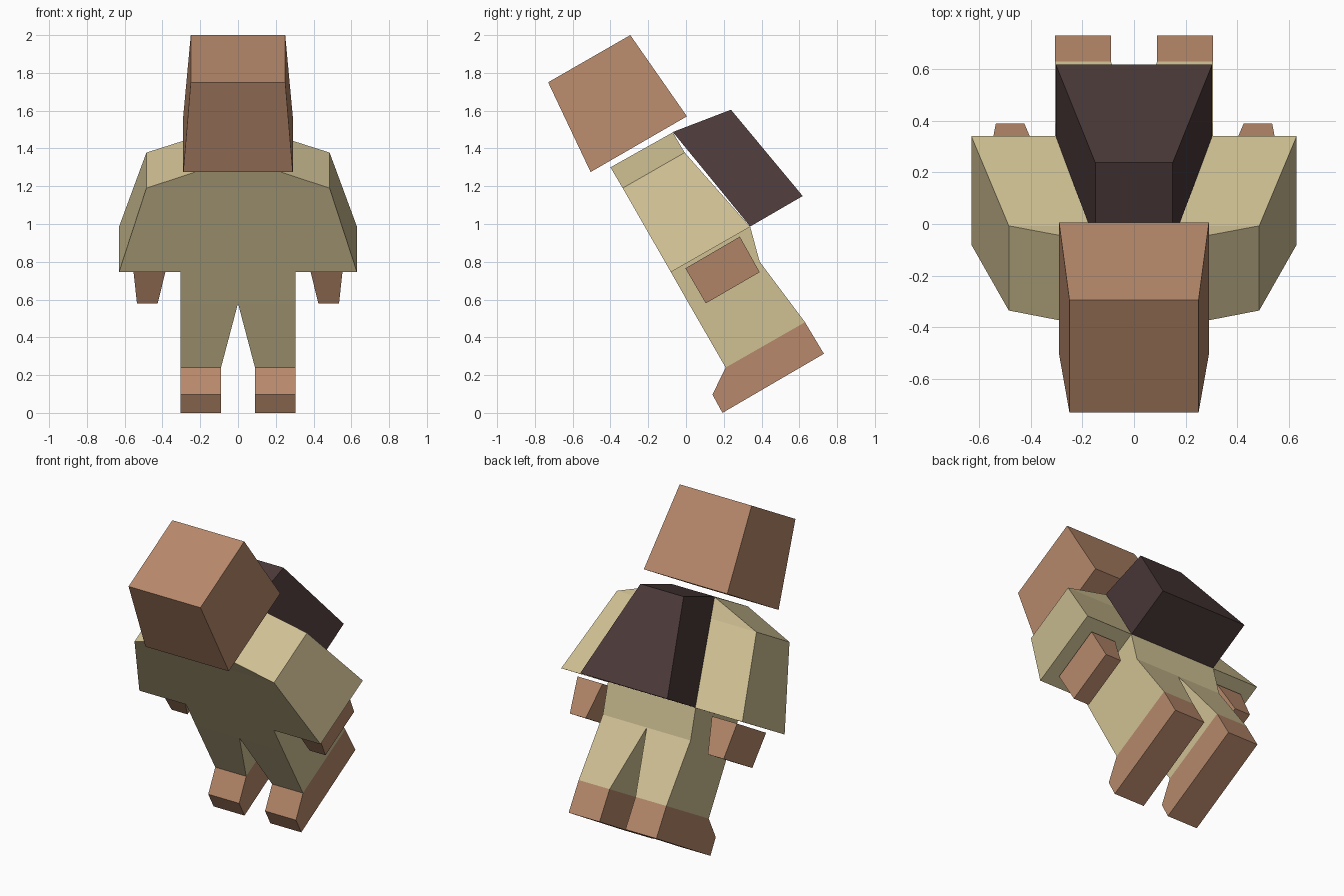
import bpy, bmesh

if "Cube" in bpy.data.objects:
    bpy.data.objects.remove(bpy.data.objects["Cube"])


def srgb(r, g, b):
    return tuple((c / 255 / 12.92) if c < 11 else ((c / 255 + 0.055) / 1.055) ** 2.4
                 for c in (r, g, b)) + (1.0,)


def material(name, colour):
    m = bpy.data.materials.new(name)
    m.diffuse_color = srgb(*colour)
    m.use_nodes = True
    m.node_tree.nodes["Principled BSDF"].inputs["Base Color"].default_value = m.diffuse_color
    return m


SKIN = material("brown skin", (183, 137, 107))
CLOTH = material("khaki cloth", (208, 193, 148))
DARK = material("dark pack", (75, 57, 57))


def loft(name, sections, mat, open_ends=False):
    """Stack four-sided sections (x_inner, x_outer, (y,z) front, (y,z) back), mirrored in x."""
    bm = bmesh.new()
    rings = []
    for x0, x1, f, b in sections:
        rings.append([bm.verts.new((x, *p)) for x, p in
                      ((x0, f), (x1, f), (x1, b), (x0, b))])
    for lo, hi in zip(rings, rings[1:]):
        for i in range(4):
            j = (i + 1) % 4
            bm.faces.new((lo[i], lo[j], hi[j], hi[i]))
    caps = [bm.faces.new(rings[0]), bm.faces.new(rings[-1])]
    bmesh.ops.recalc_face_normals(bm, faces=bm.faces)
    # Drop faces on the mirror plane, and the end caps when covered by other parts
    drop = [f for f in bm.faces if all(abs(v.co.x) < 1e-5 for v in f.verts)]
    if open_ends:
        drop += caps
    bmesh.ops.delete(bm, geom=drop, context='FACES_ONLY')
    finish(name, bm, mat)


def extrude_profile(name, profile, x0, x1, mat):
    """Side profile (y,z) extruded between two x values, mirrored in x."""
    bm = bmesh.new()
    a = [bm.verts.new((x0, y, z)) for y, z in profile]
    b = [bm.verts.new((x1, y, z)) for y, z in profile]
    bm.faces.new(a)
    bm.faces.new(b)
    for i in range(len(profile)):
        j = (i + 1) % len(profile)
        bm.faces.new((a[i], a[j], b[j], b[i]))
    bmesh.ops.recalc_face_normals(bm, faces=bm.faces)
    finish(name, bm, mat)


def finish(name, bm, mat):
    me = bpy.data.meshes.new(name)
    bm.to_mesh(me)
    bm.free()
    me.materials.append(mat)
    ob = bpy.data.objects.new(name, me)
    bpy.context.collection.objects.link(ob)
    ob.modifiers.new("mirror", 'MIRROR').use_clip = True


# Head: tapered block floating above the collar
loft("head", [(0, 0.29, (-0.505, 1.275), (0.005, 1.57)),
              (0, 0.25, (-0.73, 1.75), (-0.295, 2.0))], SKIN)

# Cloak-like torso with sleeves: collar, shoulders, hem
loft("torso", [(0, 0.15, (-0.40, 1.30), (-0.07, 1.485)),
               (0, 0.485, (-0.335, 1.19), (-0.007, 1.378)),
               (0, 0.63, (-0.08, 0.745), (0.34, 0.985))], CLOTH)

# Hips and legs: waist, crotch, ankles
loft("legs", [(0, 0.305, (-0.08, 0.745), (0.34, 0.985)),
              (0, 0.305, (0.014, 0.58), (0.39, 0.80)),
              (0.09, 0.305, (0.21, 0.24), (0.63, 0.48))], CLOTH, open_ends=True)

# Boots
extrude_profile("boots", [(0.21, 0.24), (0.14, 0.097), (0.193, 0.0),
                          (0.73, 0.313), (0.63, 0.48)], 0.09, 0.305, SKIN)

# Hands hanging just under the sleeves
loft("hands", [(0.38, 0.555, (-0.003, 0.765), (0.285, 0.933)),
               (0.425, 0.535, (0.105, 0.58), (0.39, 0.745))], SKIN)

# Wedge-shaped back pack
loft("back_pack", [(0, 0.15, (-0.07, 1.487), (0.238, 1.605)),
                   (0, 0.303, (0.34, 0.987), (0.618, 1.148))], DARK)
